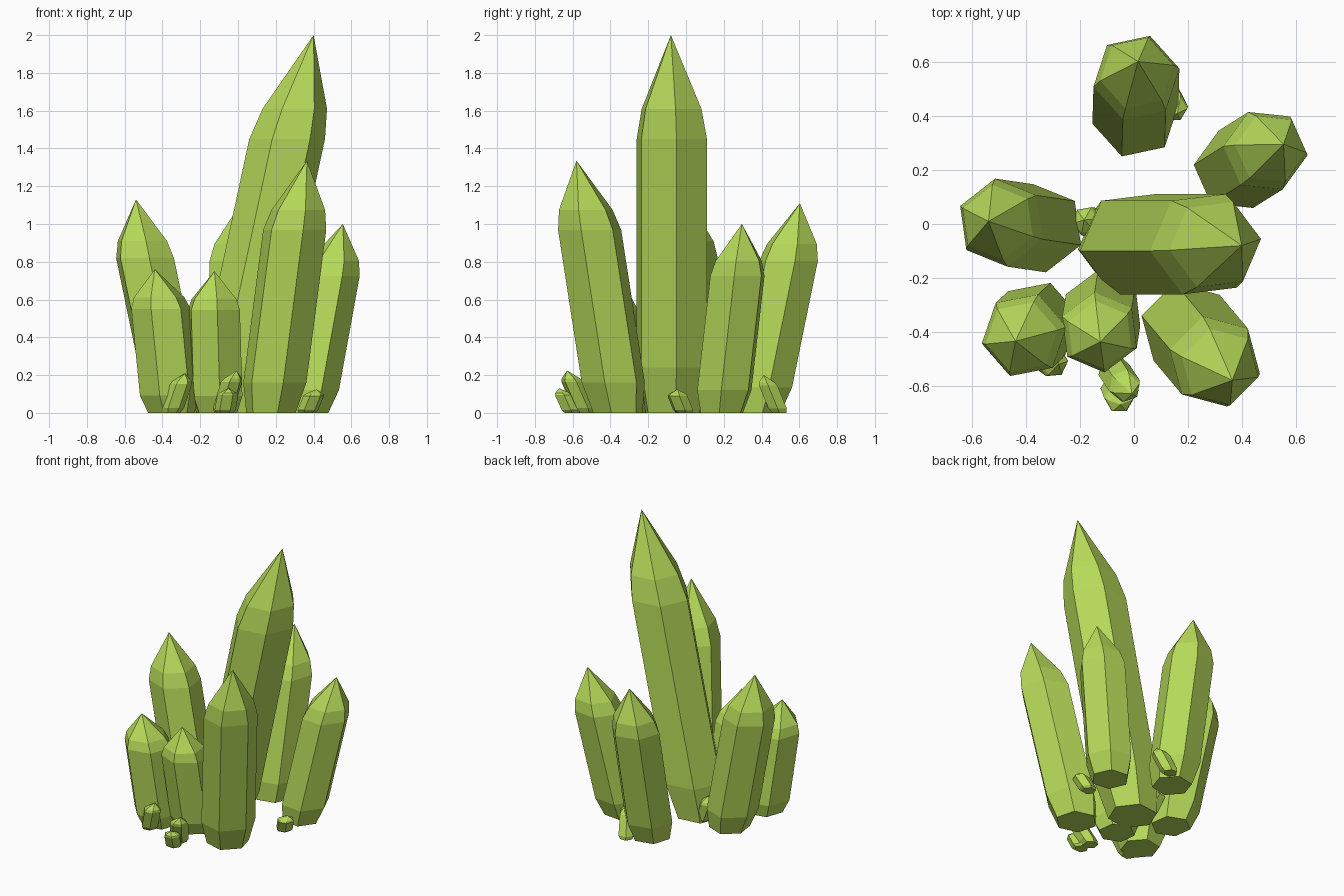
import bpy, bmesh, math
from mathutils import Vector

cube = bpy.data.objects.get("Cube")
if cube:
    bpy.data.objects.remove(cube, do_unlink=True)

# Single lime colour
lime = bpy.data.materials.new("lime crystal")
lime.use_nodes = True
colour = (0.47, 0.70, 0.10, 1.0)
lime.diffuse_color = colour
lime.node_tree.nodes["Principled BSDF"].inputs["Base Color"].default_value = colour

SIDES = 6
LOW, SHOULDER, UPPER = 0.12, 0.725, 0.805   # ring heights as parts of the full height


def crystal(name, height, radius, turn, low, shoulder, tip):
    """Leaning six-sided crystal with level rings, a tapered foot and a point."""
    low, shoulder, tip = Vector(low), Vector(shoulder), Vector(tip)
    foot = low - (shoulder - low) * LOW / (SHOULDER - LOW)
    upper = shoulder.lerp(tip, (UPPER - SHOULDER) / (1 - SHOULDER))
    bm = bmesh.new()
    rings = []
    for centre, level, scale in ((foot, 0, 0.78), (low, LOW, 1),
                                 (shoulder, SHOULDER, 1), (upper, UPPER, 0.85)):
        ring = []
        for i in range(SIDES):
            a = math.radians(turn) + math.tau * i / SIDES
            ring.append(bm.verts.new((centre.x + radius * scale * math.cos(a),
                                      centre.y + radius * scale * math.sin(a),
                                      height * level)))
        rings.append(ring)
    point = bm.verts.new((tip.x, tip.y, height))
    bm.faces.new(reversed(rings[0]))
    for i in range(SIDES):
        j = (i + 1) % SIDES
        for a, b in zip(rings, rings[1:]):
            bm.faces.new((a[i], a[j], b[j], b[i]))
        bm.faces.new((rings[-1][i], rings[-1][j], point))
    bmesh.ops.recalc_face_normals(bm, faces=bm.faces)
    mesh = bpy.data.meshes.new(name)
    bm.to_mesh(mesh)
    bm.free()
    mesh.materials.append(lime)
    obj = bpy.data.objects.new(name, mesh)
    bpy.context.collection.objects.link(obj)


# Large crystals
crystal("tall_crystal", 2.0, 0.202, 7, (0, -0.075), (0.26, -0.075), (0.40, -0.08))
crystal("front_left_crystal", 1.335, 0.173, -15, (0.195, -0.385), (0.30, -0.51), (0.365, -0.58))
crystal("right_crystal", 1.13, 0.165, -22, (-0.35, -0.016), (-0.492, 0.005), (-0.54, 0.01))
crystal("back_crystal", 1.11, 0.163, 12, (0.005, 0.406), (0.009, 0.543), (0.015, 0.603))
crystal("left_crystal", 1.0, 0.157, -6, (0.378, 0.203), (0.488, 0.272), (0.555, 0.296))
crystal("front_right_crystal", 0.76, 0.16, 11, (-0.362, -0.37), (-0.408, -0.413), (-0.44, -0.435))
crystal("front_middle_crystal", 0.75, 0.15, -23, (-0.115, -0.32), (-0.128, -0.402), (-0.125, -0.437))

# Small shards around the feet
crystal("shard_front_right", 0.21, 0.058, 5, (-0.345, -0.48), (-0.302, -0.512), (-0.28, -0.52))
crystal("shard_front_tall", 0.225, 0.06, 20, (-0.075, -0.54), (-0.035, -0.60), (-0.008, -0.63))
crystal("shard_front_short", 0.13, 0.056, 0, (-0.068, -0.61), (-0.055, -0.645), (-0.05, -0.67))
crystal("shard_left", 0.125, 0.056, 10, (0.37, -0.015), (0.40, -0.045), (0.415, -0.045))
crystal("shard_back", 0.20, 0.056, 0, (0.12, 0.485), (0.145, 0.435), (0.16, 0.41))
crystal("shard_right", 0.19, 0.056, 10, (-0.13, 0.0), (-0.175, 0.01), (-0.185, 0.015))
